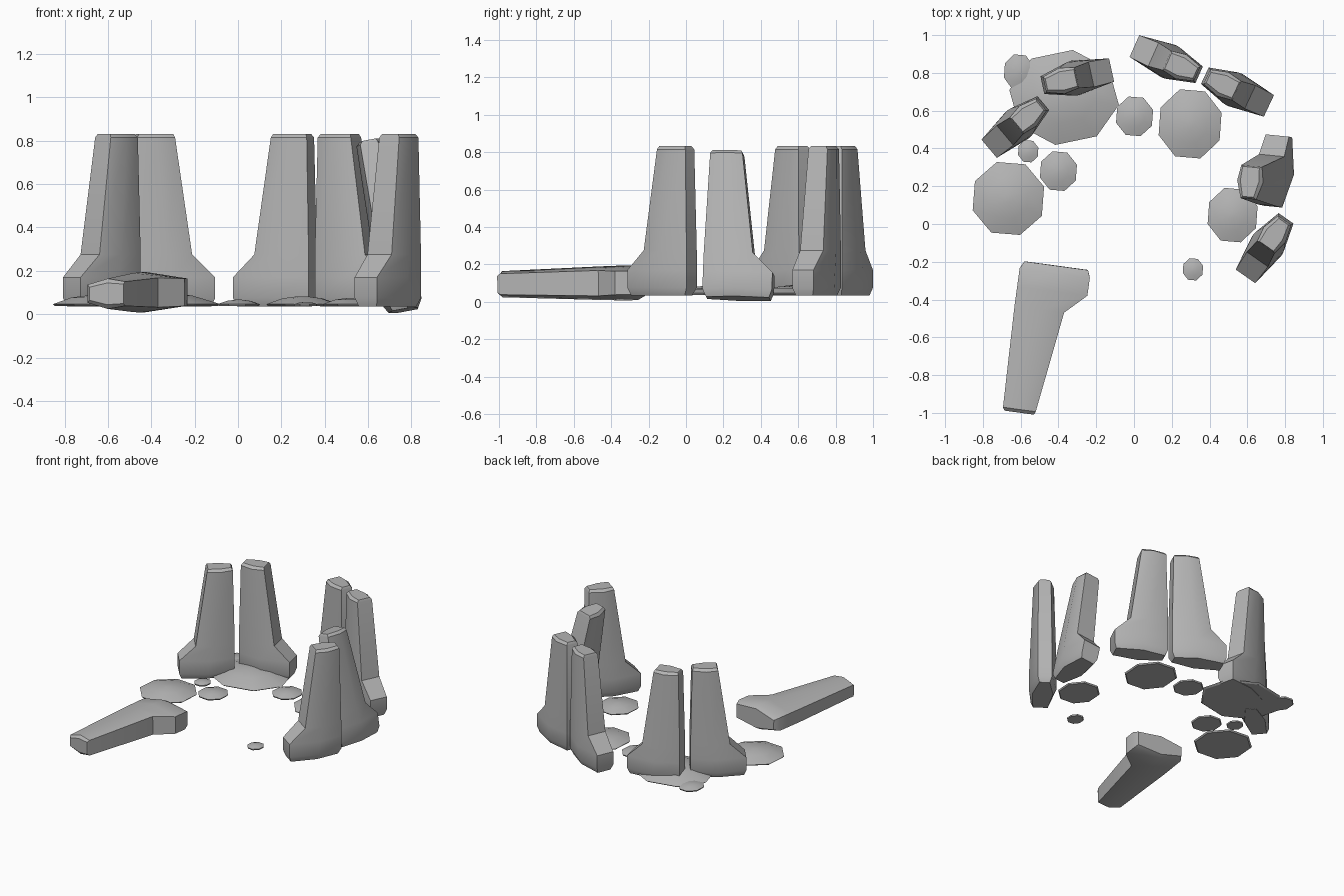
import bpy, bmesh, math
from mathutils import Vector, Matrix

if "Cube" in bpy.data.objects:
    bpy.data.objects.remove(bpy.data.objects["Cube"])

# Stone rings: height, heel / mid / toe positions, then their half thicknesses
RINGS = [
    (0.00, 0.02, 0.18, 0.360, 0.035, 0.070, 0.050),
    (0.04, 0.00, 0.18, 0.375, 0.048, 0.093, 0.063),
    (0.135, 0.00, 0.17, 0.375, 0.048, 0.093, 0.063),
    (0.24, 0.00, 0.15, 0.265, 0.048, 0.090, 0.068),
    (0.78, 0.012, 0.105, 0.187, 0.042, 0.070, 0.056),
    (0.797, 0.022, 0.105, 0.180, 0.030, 0.050, 0.045),
]

grey = bpy.data.materials.new("stone_grey")
grey.diffuse_color = (0.46, 0.46, 0.46, 1)
grey.use_nodes = True
grey.node_tree.nodes["Principled BSDF"].inputs["Base Color"].default_value = grey.diffuse_color


def finish(bm, name, angle):
    bmesh.ops.recalc_face_normals(bm, faces=bm.faces)
    mesh = bpy.data.meshes.new(name)
    bm.to_mesh(mesh)
    bm.free()
    mesh.materials.append(grey)
    ob = bpy.data.objects.new(name, mesh)
    bpy.context.collection.objects.link(ob)
    bpy.ops.object.select_all(action='DESELECT')
    ob.select_set(True)
    bpy.context.view_layer.objects.active = ob
    bpy.ops.object.shade_smooth_by_angle(angle=math.radians(angle))
    return ob


def loft(bm, rings):
    loops = [[bm.verts.new(p) for p in ring] for ring in rings]
    for a, b in zip(loops, loops[1:]):
        n = len(a)
        for i in range(n):
            bm.faces.new((a[i], a[(i + 1) % n], b[(i + 1) % n], b[i]))
    bm.faces.new(loops[0][::-1])
    bm.faces.new(loops[-1])


def stone(name, heel, toe, up=(0, 0, 1)):
    # boot-shaped slab from heel to toe, standing along "up"
    bm = bmesh.new()
    loft(bm, [[(h, -th, z), (m, -tm, z), (t, -tt, z),
               (t, tt, z), (m, tm, z), (h, th, z)]
              for z, h, m, t, th, tm, tt in RINGS])
    heel, up = Vector(heel), Vector(up).normalized()
    v = up.cross(Vector(toe) - heel).normalized()
    u = v.cross(up)
    mat = Matrix((u, v, up)).transposed().to_4x4()
    mat.translation = heel
    bm.transform(mat)
    finish(bm, name, 35)


def flat_rock(name, x, y, rx, ry, phase=0.4):
    # low octagonal dome lying on the ground
    rise = 0.22 * min(rx, ry)
    bm = bmesh.new()
    rings = []
    for k, z in ((0.95, 0.037), (1.0, 0.046), (0.55, 0.045 + rise * 0.75), (0.12, 0.045 + rise)):
        rings.append([(x + rx * k * math.cos((i + phase) * math.pi / 4) * 1.03,
                       y + ry * k * math.sin((i + phase) * math.pi / 4) * 1.03, z)
                      for i in range(8)])
    loft(bm, rings)
    finish(bm, name, 30)


# Standing stones, paired with their toes pointing apart
B = 0.035
stone("standing_stone_1", (-0.48, 0.64, B), (-0.765, 0.40, B))
stone("standing_stone_2", (-0.485, 0.735, B), (-0.12, 0.815, B))
stone("standing_stone_3", (0.345, 0.79, B), (-0.005, 0.945, B))
stone("standing_stone_4", (0.375, 0.785, B), (0.715, 0.625, B))
stone("leaning_stone", (0.745, 0.09, 0.022), (0.785, 0.465, 0.005), (-0.18, 0.04, 0.98))
stone("standing_stone_5", (0.805, 0.03, B), (0.595, -0.27, B))

# Fallen stone lying on its side
stone("fallen_stone", (-0.60, -0.195, 0.102), (-0.23, -0.25, 0.102), (-0.135, -0.99, -0.01))

# Flat ground rocks
rocks = [
    (-0.37, 0.67, 0.285, 0.247, -0.2), (-0.61, 0.805, 0.08, 0.095), (0.003, 0.57, 0.10, 0.107),
    (0.297, 0.53, 0.17, 0.187), (-0.40, 0.28, 0.10, 0.107), (-0.56, 0.385, 0.055, 0.06),
    (-0.665, 0.135, 0.193, 0.197), (0.522, 0.047, 0.135, 0.147), (0.312, -0.24, 0.055, 0.06),
]
for n, r in enumerate(rocks, 1):
    flat_rock(f"flat_rock_{n}", *r)
